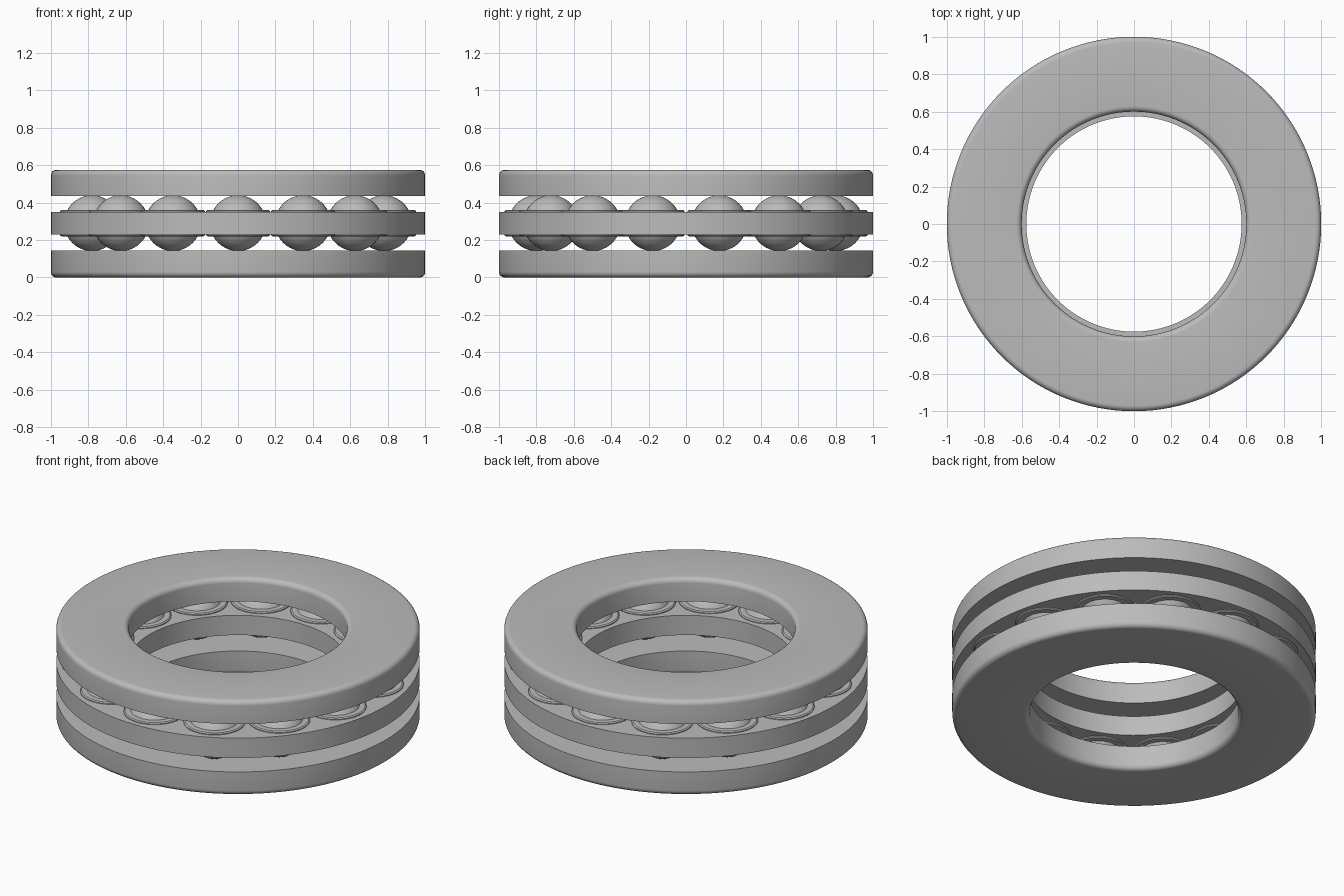
import bpy
import bmesh
import math
from mathutils import Matrix, Vector

if "Cube" in bpy.data.objects:
    bpy.data.objects.remove(bpy.data.objects["Cube"], do_unlink=True)

BALLS = 14
PITCH = 0.8
MID = 0.29

steel = bpy.data.materials.new("steel grey")
steel.use_nodes = True
colour = (0.5, 0.5, 0.5, 1)
steel.diffuse_color = colour
steel.node_tree.nodes["Principled BSDF"].inputs["Base Color"].default_value = colour


def finish(name, bm):
    """Turn a bmesh into a smooth-shaded object with sharp edges kept."""
    bmesh.ops.recalc_face_normals(bm, faces=bm.faces)
    mesh = bpy.data.meshes.new(name)
    bm.to_mesh(mesh)
    bm.free()
    mesh.materials.append(steel)
    obj = bpy.data.objects.new(name, mesh)
    bpy.context.collection.objects.link(obj)
    bpy.ops.object.select_all(action="DESELECT")
    obj.select_set(True)
    bpy.context.view_layer.objects.active = obj
    bpy.ops.object.shade_smooth_by_angle(angle=math.radians(35))
    return obj


def lathe(bm, profile, steps, centre=(0, 0, 0)):
    """Revolve a closed (radius, height) profile about a vertical axis."""
    c = Vector(centre)
    rings = []
    for i in range(steps):
        a = math.tau * i / steps
        rings.append([bm.verts.new(c + Vector((r * math.cos(a), r * math.sin(a), z)))
                      for r, z in profile])
    n = len(profile)
    for i in range(steps):
        p, q = rings[i], rings[(i + 1) % steps]
        for j in range(n):
            k = (j + 1) % n
            bm.faces.new((p[j], q[j], q[k], p[k]))


def washer(name, bore, inner_z, outer_z):
    """Race washer with rounded edges on its outward side only."""
    fillet = 0.03
    side = 1 if outer_z > inner_z else -1
    angles = [math.pi / 2 * i / 6 for i in range(7)]
    z = outer_z - side * fillet
    profile = [(bore, inner_z), (1.0, inner_z)]
    profile += [(1 - fillet + fillet * math.cos(a), z + side * fillet * math.sin(a))
                for a in angles]
    profile += [(bore + fillet - fillet * math.cos(a), z + side * fillet * math.sin(a))
                for a in reversed(angles)]
    bm = bmesh.new()
    lathe(bm, profile, 128)
    finish(name, bm)


washer("top_washer", 0.6, 0.435, 0.575)
washer("bottom_washer", 0.575, 0.145, 0.0)

# Flat cage between the washers
bm = bmesh.new()
lathe(bm, [(0.6, 0.23), (1.0, 0.23), (1.0, 0.35), (0.6, 0.35)], 128)
finish("cage", bm)

# Balls and the raised lips that hold them above and below the cage
balls, lips = bmesh.new(), bmesh.new()
for i in range(BALLS):
    a = math.tau * i / BALLS - math.pi / 2
    centre = Vector((PITCH * math.cos(a), PITCH * math.sin(a), MID))
    bmesh.ops.create_uvsphere(balls, u_segments=32, v_segments=20, radius=0.149,
                              matrix=Matrix.Translation(centre))
    for s in (1, -1):
        lip = [(0.13, 0.05), (0.17, 0.05), (0.17, 0.065), (0.163, 0.07), (0.13, 0.07)]
        lathe(lips, [(r, s * z) for r, z in lip], 40, centre)
finish("balls", balls)
finish("pocket_lips", lips)
